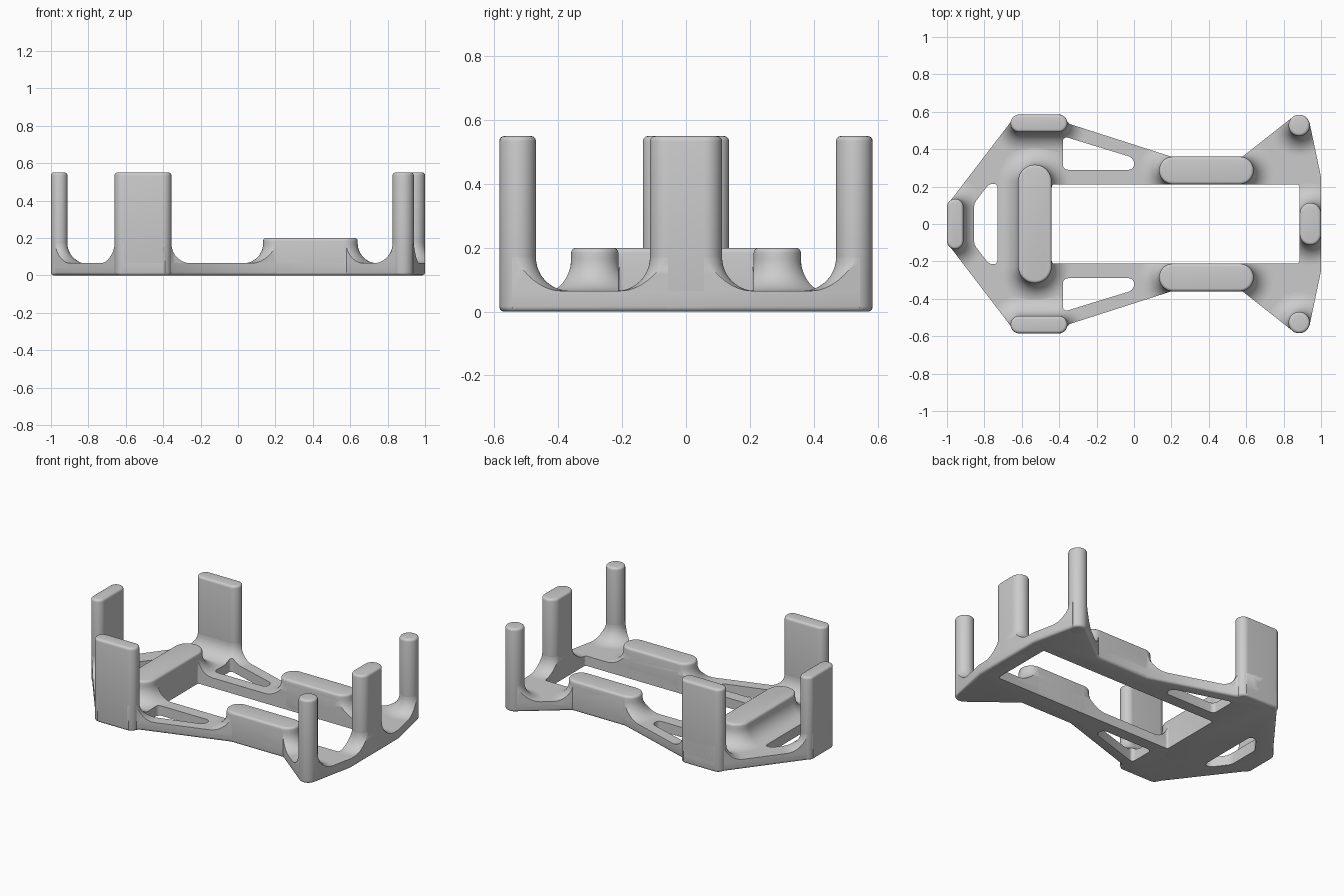
import bpy, bmesh, math

if "Cube" in bpy.data.objects:
    bpy.data.objects.remove(bpy.data.objects["Cube"])

grey = bpy.data.materials.new("plain grey")
grey.use_nodes = True
grey.diffuse_color = (0.6, 0.6, 0.6, 1)
grey.node_tree.nodes["Principled BSDF"].inputs["Base Color"].default_value = (0.6, 0.6, 0.6, 1)

THICK = 0.065   # plate thickness
FLARE = 0.105   # fillet radius at the foot of each post
EDGE = 0.016    # small rounding on outer edges


def add_object(name, bm):
    bmesh.ops.recalc_face_normals(bm, faces=bm.faces)
    mesh = bpy.data.meshes.new(name)
    bm.to_mesh(mesh)
    bm.free()
    mesh.materials.append(grey)
    ob = bpy.data.objects.new(name, mesh)
    bpy.context.collection.objects.link(ob)
    return ob


def activate(ob):
    bpy.context.view_layer.update()
    bpy.ops.object.select_all(action='DESELECT')
    ob.select_set(True)
    bpy.context.view_layer.objects.active = ob


def smooth(ob):
    activate(ob)
    bpy.ops.object.shade_smooth_by_angle(angle=math.radians(35))


def boolean(ob, cutter, operation):
    mod = ob.modifiers.new("cut", 'BOOLEAN')
    mod.operation = operation
    mod.solver = 'EXACT'
    mod.object = cutter
    activate(ob)
    bpy.ops.object.modifier_apply(modifier=mod.name)


def skin(bm, rings):
    """Close a stack of equal rings of points into a solid."""
    rings = [[bm.verts.new(p) for p in ring] for ring in rings]
    count = len(rings[0])
    for a, b in zip(rings, rings[1:]):
        for i in range(count):
            j = (i + 1) % count
            bm.faces.new((a[i], a[j], b[j], b[i]))
    bm.faces.new(rings[0][::-1])
    bm.faces.new(rings[-1])
    bmesh.ops.recalc_face_normals(bm, faces=bm.faces)


def prism(name, points, z0, z1, corner=0, foot=0):
    """Upright prism; corner rounds the side edges, foot the lower rim."""
    bm = bmesh.new()
    skin(bm, [[(x, y, z) for x, y in points] for z in (z0, z1)])
    if corner:
        sides = [e for e in bm.edges if abs(e.verts[0].co.z - e.verts[1].co.z) > 0.01]
        bmesh.ops.bevel(bm, geom=sides, offset=corner, segments=5, profile=0.5, affect='EDGES')
    if foot:
        rim = [e for e in bm.edges if all(abs(v.co.z - z0) < 1e-5 for v in e.verts)]
        bmesh.ops.bevel(bm, geom=rim, offset=foot, segments=3, profile=0.5, affect='EDGES')
    return add_object(name, bm)


def loft(name, cx, cy, hx, hy, profile, n=12):
    """Stack of round-ended outlines; profile lists (outline offset, z)."""
    bm = bmesh.new()
    r = min(hx, hy)
    rings = []
    for off, z in profile:
        ring = []
        for q in range(4):
            sx, sy = (1, -1, -1, 1)[q], (1, 1, -1, -1)[q]
            for i in range(n + 1):
                a = (q + i / n) * math.pi / 2
                ring.append((cx + sx * (hx - r) + (r + off) * math.cos(a),
                             cy + sy * (hy - r) + (r + off) * math.sin(a), z))
        rings.append(ring)
    skin(bm, rings)
    bmesh.ops.remove_doubles(bm, verts=bm.verts, dist=1e-5)
    return add_object(name, bm)


def mirrored(points):
    return [(x, -y) for x, y in reversed(points)]


# Plate outline and the same outline as a tall clipping volume
half = [(-1, 0.1), (-0.648, 0.56), (-0.62, 0.585), (-0.39, 0.585), (-0.345, 0.535),
        (0.2, 0.36), (0.58, 0.36), (0.853, 0.575), (0.938, 0.545), (1, 0.25)]
outline = half + mirrored(half)
plate = prism("base_plate", outline, 0, THICK, foot=EDGE)
clip = prism("fillet_clip", outline, 0.02, 0.4)

# Openings
side_hole = [(-0.38, 0.29), (0, 0.29), (0, 0.353), (-0.38, 0.47)]
end_half = [(-0.855, 0.11), (-0.775, 0.215), (-0.73, 0.215)]
holes = [([(-0.44, -0.212), (0.885, -0.212), (0.885, 0.212), (-0.44, 0.212)], 0.015),
         (side_hole, 0.028), (mirrored(side_hole), 0.028),
         (end_half + mirrored(end_half), 0.02)]
for points, corner in holes:
    cutter = prism("hole_cutter", points, -0.1, 0.5, corner=corner)
    boolean(plate, cutter, 'DIFFERENCE')
    boolean(clip, cutter, 'DIFFERENCE')
    bpy.data.objects.remove(cutter)
smooth(plate)

# Posts and blocks: name, centre, half sizes, height
TALL, LOW = 0.55, 0.2
posts = [("right_end_post", -0.956, 0, 0.044, 0.135, TALL),
         ("left_end_post", 0.943, 0, 0.057, 0.113, TALL),
         ("cross_block", -0.53, 0, 0.09, 0.317, LOW)]
for label, s in (("back", 1), ("front", -1)):
    posts += [(label + "_wide_post", -0.508, s * 0.538, 0.152, 0.047, TALL),
              (label + "_round_post", 0.883, s * 0.527, 0.057, 0.057, TALL),
              (label + "_side_block", 0.387, s * 0.286, 0.253, 0.074, LOW)]

arc = [math.pi / 2 * i / 4 for i in range(5)]
curve = [math.pi / 2 * i / 12 for i in range(13)]
for name, cx, cy, hx, hy, top in posts:
    body = [(EDGE * (math.sin(a) - 1), EDGE * (1 - math.cos(a))) for a in arc]
    body += [(EDGE * (math.cos(a) - 1), top + EDGE * (math.sin(a) - 1)) for a in arc]
    smooth(loft(name, cx, cy, hx, hy, body))
    # Concave fillet at the foot, trimmed to the plate
    flare = [(FLARE, 0.04)]
    flare += [(FLARE * (1 - math.sin(a)), THICK + FLARE * (1 - math.cos(a))) for a in curve]
    fillet = loft(name + "_fillet", cx, cy, hx, hy, flare)
    boolean(fillet, clip, 'INTERSECT')
    smooth(fillet)

bpy.data.objects.remove(clip)
